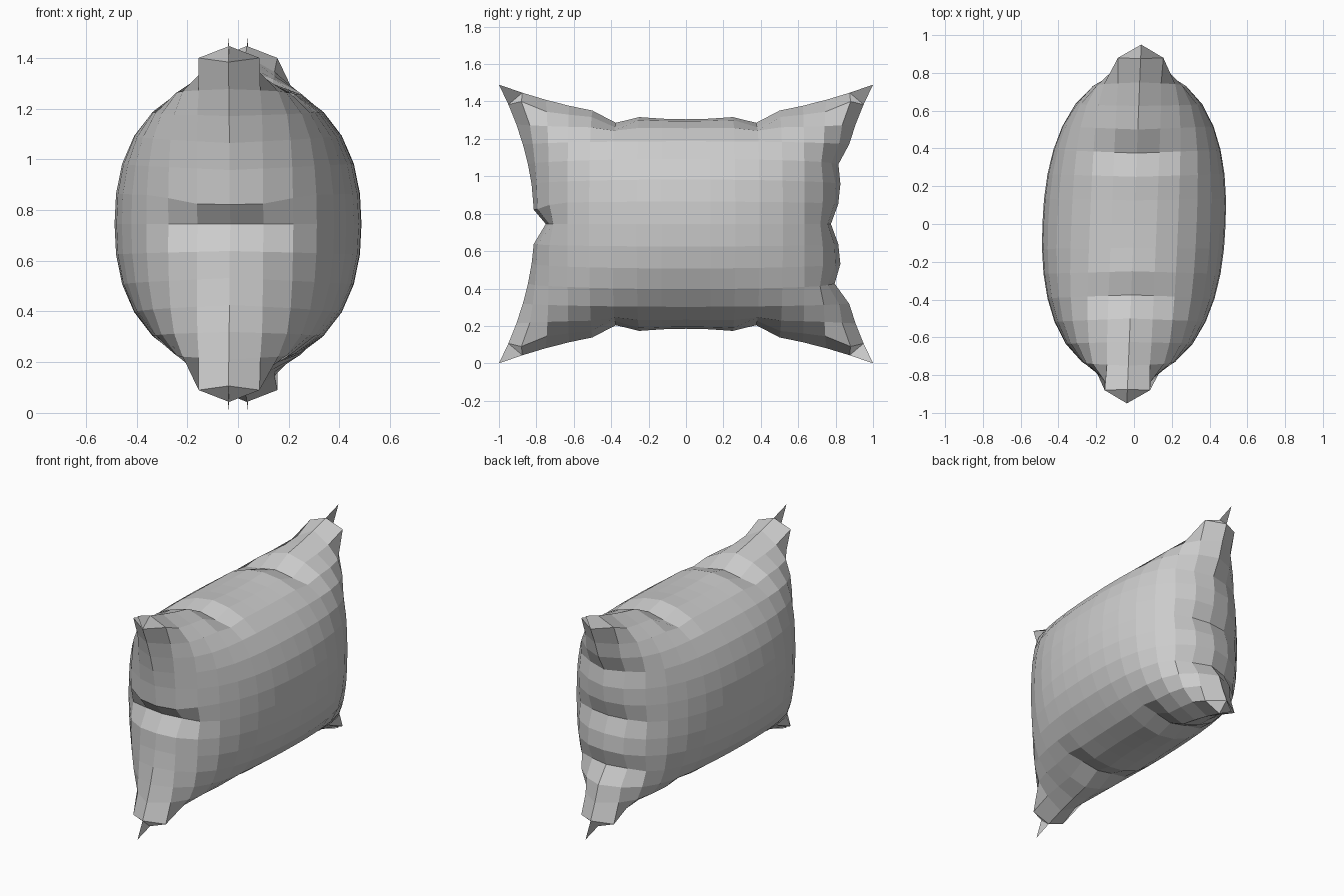
import bpy
import bmesh
import math

if "Cube" in bpy.data.objects:
    bpy.data.objects.remove(bpy.data.objects["Cube"], do_unlink=True)

COLS, ROWS = 8, 7                    # cloth cells from the centre to each seam
HALF_LEN, HALF_HIGH = 1.0, 0.745     # corner positions
MID_LEN, MID_HIGH = 0.81, 0.56       # seam positions at the middle of each side
PUFF, TWIST, FULL = 0.485, 0.04, 2.3


def bulge(t, reach):
    """Position and relative thickness at cloth fraction t, spaced by arc length."""
    steps = 200
    pts = []
    for k in range(steps + 1):
        a = math.pi / 2 * k / steps
        pts.append((reach * abs(math.cos(a)) ** (2 / FULL),
                    PUFF * math.sin(a) ** (2 / FULL)))
    pts[-1] = (0.0, PUFF)
    lens = [math.dist(p, q) for p, q in zip(pts, pts[1:])]
    target = (1 - abs(t)) * sum(lens)
    walked = 0
    for p, q, d in zip(pts, pts[1:], lens):
        if walked + d >= target - 1e-9:
            f = max(0, min(1, (target - walked) / d))
            return (math.copysign(p[0] + (q[0] - p[0]) * f, t),
                    (p[1] + (q[1] - p[1]) * f) / PUFF)
        walked += d
    return 0.0, 1.0


along = {i: bulge(i / COLS, MID_LEN) for i in range(-COLS, COLS + 1)}
upward = {j: bulge(j / ROWS, MID_HIGH) for j in range(-ROWS, ROWS + 1)}

# Seam puckers: row or column -> depth
FRONT_DIPS = {0: 0.06}
BACK_DIPS = {0: 0.035, -3: 0.05, 3: 0.03}
TOP_DIPS = {-3: 0.045, 3: 0.045}
FADE = (1.0, 1.0, 0.35)              # strength on the seam and the next rings


def fade(ring):
    return FADE[ring] if ring < len(FADE) else 0


def cloth_point(i, j, side):
    u, v = i / COLS, j / ROWS
    (y, hu), (z, hv) = along[i], upward[j]
    y = y * (1 - v * v) + HALF_LEN * u * v * v
    z = z * (1 - u * u) + HALF_HIGH * v * u * u
    x = 0
    if side:
        x = side * PUFF * (hu ** -2.5 + hv ** -2.5 - 1) ** -0.4
    if abs(i) == COLS - 1 and abs(j) == ROWS - 1:
        # pinched corner tips
        x, y, z = side * 0.12, math.copysign(0.88, u), math.copysign(0.655, v)
    dips = FRONT_DIPS if i < 0 else BACK_DIPS
    y -= math.copysign(dips.get(j, 0) * fade(COLS - abs(i)), u)
    z -= math.copysign(TOP_DIPS.get(i, 0) * fade(ROWS - abs(j)), v)
    if i < 0 and j == 1:
        z -= 0.03 * fade(COLS - abs(i))
    return (x + TWIST * y, y, z + HALF_HIGH)


# Two cloth panels sharing one seam
bm = bmesh.new()
verts = {}


def vert(i, j, side):
    key = (i, j, 0 if abs(i) == COLS or abs(j) == ROWS else side)
    if key not in verts:
        verts[key] = bm.verts.new(cloth_point(*key))
    return verts[key]


for side in (-1, 1):
    for i in range(-COLS, COLS):
        for j in range(-ROWS, ROWS):
            bm.faces.new([vert(i, j, side), vert(i + 1, j, side),
                          vert(i + 1, j + 1, side), vert(i, j + 1, side)])
bmesh.ops.recalc_face_normals(bm, faces=bm.faces)
mesh = bpy.data.meshes.new("pillow")
bm.to_mesh(mesh)
bm.free()

# Plain fabric
fabric = bpy.data.materials.new("light grey fabric")
fabric.use_nodes = True
colour = (0.6, 0.6, 0.6, 1)
fabric.diffuse_color = colour
fabric.node_tree.nodes["Principled BSDF"].inputs["Base Color"].default_value = colour
mesh.materials.append(fabric)

pillow = bpy.data.objects.new("pillow", mesh)
bpy.context.collection.objects.link(pillow)
